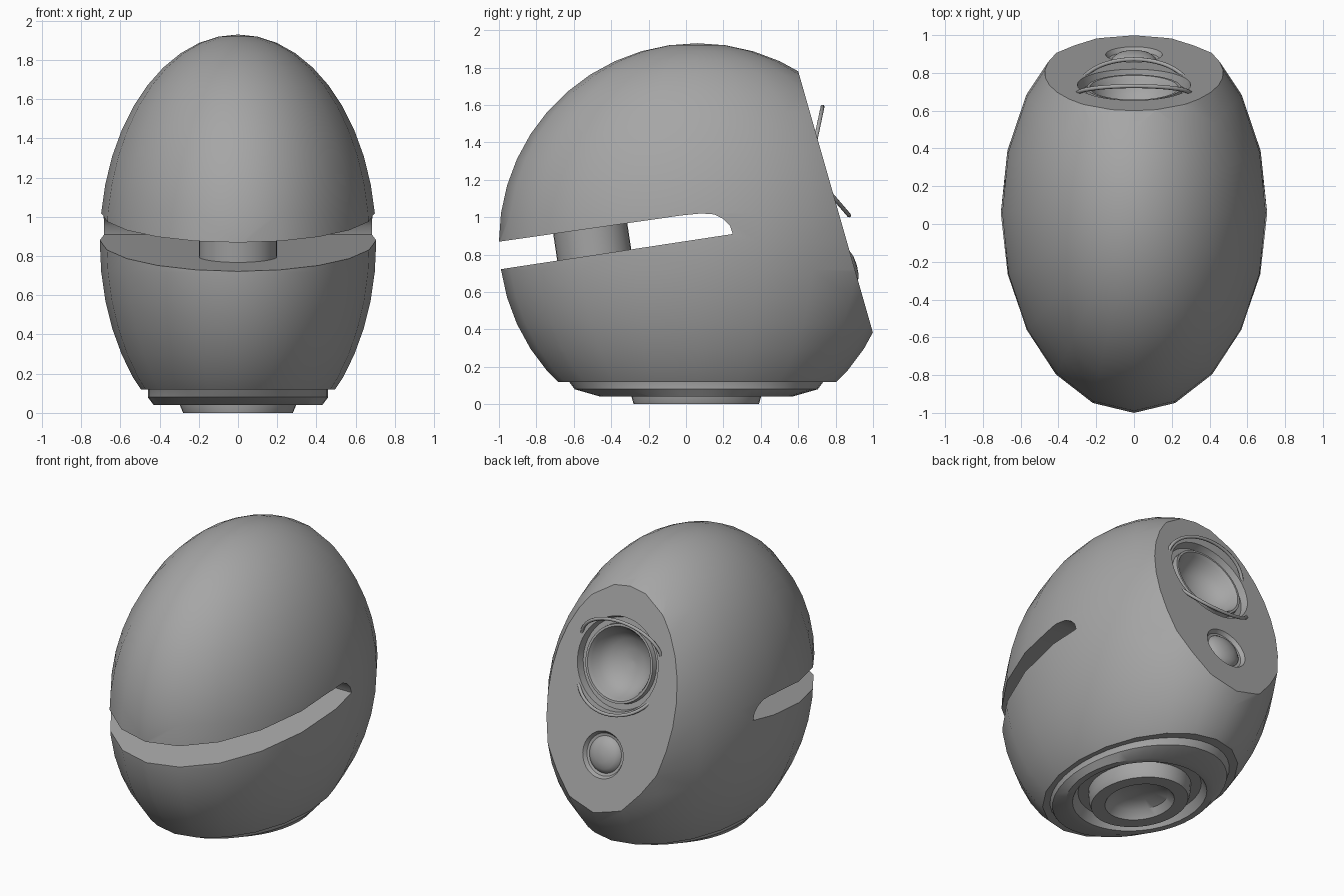
import bpy, bmesh
from math import sin, cos, pi, radians
from mathutils import Matrix, Vector

cube = bpy.data.objects.get("Cube")
if cube:
    bpy.data.objects.remove(cube, do_unlink=True)

GREY = (0.38, 0.38, 0.38, 1.0)
grey = bpy.data.materials.new("grey")
grey.use_nodes = True
grey.diffuse_color = GREY
grey.node_tree.nodes["Principled BSDF"].inputs["Base Color"].default_value = GREY


def add_object(name, bm):
    bmesh.ops.recalc_face_normals(bm, faces=bm.faces[:])
    mesh = bpy.data.meshes.new(name)
    bm.to_mesh(mesh)
    bm.free()
    mesh.materials.append(grey)
    obj = bpy.data.objects.new(name, mesh)
    bpy.context.collection.objects.link(obj)
    return obj


def smooth(obj, angle=35):
    bpy.ops.object.select_all(action='DESELECT')
    obj.select_set(True)
    bpy.context.view_layer.objects.active = obj
    bpy.ops.object.shade_smooth_by_angle(angle=radians(angle))


def loft(name, rings, matrix, sides=40):
    """Closed solid through elliptical rings (x radius, y radius, height)."""
    bm = bmesh.new()
    loops = []
    for rx, ry, h in rings:
        loops.append([bm.verts.new(matrix @ Vector((rx * cos(2 * pi * i / sides),
                                                    ry * sin(2 * pi * i / sides), h)))
                      for i in range(sides)])
    for a, b in zip(loops, loops[1:]):
        for i in range(sides):
            j = (i + 1) % sides
            bm.faces.new((a[i], a[j], b[j], b[i]))
    bm.faces.new(loops[0][::-1])
    bm.faces.new(loops[-1])
    return add_object(name, bm)


def lathe(name, profile, matrix, sides=40):
    return loft(name, [(r, r, h) for r, h in profile], matrix, sides)


def cut(target, cutter):
    mod = target.modifiers.new("cut", 'BOOLEAN')
    mod.operation = 'DIFFERENCE'
    mod.solver = 'EXACT'
    mod.object = cutter
    bpy.context.view_layer.objects.active = target
    bpy.context.view_layer.update()
    bpy.ops.object.modifier_apply(modifier=mod.name)
    bpy.data.objects.remove(cutter, do_unlink=True)


# Slanted face plane at the back
TILT = Vector((0, 1.4, 0.4)).normalized()
UP = Vector((0, -TILT.z, TILT.y))


def on_face(z):
    """Frame on the slanted face at height z, with its local z pointing out."""
    m = Matrix((Vector((-1, 0, 0)), UP, TILT)).transposed().to_4x4()
    m.translation = (0, 0.6 + (1.78 - z) * 0.4 / 1.4, z)
    return m


# Body: ellipsoid
bm = bmesh.new()
bmesh.ops.create_uvsphere(bm, u_segments=20, v_segments=22, radius=1)
bmesh.ops.scale(bm, vec=(0.705, 1.06, 1.06), verts=bm.verts[:])
bmesh.ops.translate(bm, vec=(0, 0.06, 0.87), verts=bm.verts[:])
body = add_object("body", bm)

# Flat bottom and slanted face
cut(body, lathe("bottom_cutter", [(2, -1), (2, 0.12)], Matrix(), 4))
cut(body, lathe("face_cutter", [(2, 0), (2, 1)], on_face(1.08), 4))

# Mouth slot cut through from the front, rounded at its inner end
slot = [(-1.2, 0.69), (0.25, 0.91), (0.235, 0.955), (0.2, 0.99),
        (0.15, 1.015), (0.08, 1.02), (-0.02, 1.01), (-1.2, 0.84)]
bm = bmesh.new()
side = bm.faces.new([bm.verts.new((-1, y, z)) for y, z in slot])
ext = bmesh.ops.extrude_face_region(bm, geom=[side], use_keep_orig=True)
bmesh.ops.translate(bm, vec=(2, 0, 0),
                    verts=[g for g in ext["geom"] if isinstance(g, bmesh.types.BMVert)])
cut(body, add_object("slot_cutter", bm))

# Large eye bowl with a stepped rim, and small dish below
cut(body, lathe("eye_cutter", [(0.31, 0.05), (0.30, 0), (0.29, -0.05), (0.255, -0.05),
                               (0.25, -0.015), (0.235, -0.015), (0.22, -0.04),
                               (0.2, -0.09), (0.15, -0.14), (0.08, -0.17), (0.01, -0.18)],
                on_face(1.3)))
cut(body, lathe("dish_cutter", [(0.16, 0.05), (0.15, 0), (0.135, -0.025), (0.1, -0.035)],
                on_face(0.74)))
smooth(body)

# Small domed sensor in the dish
smooth(lathe("small_dome", [(0.125, -0.05), (0.115, -0.022), (0.09, -0.002),
                            (0.05, 0.012), (0.01, 0.016)], on_face(0.74)), 50)

# Neck pillar inside the slot
neck_frame = Matrix.Translation((0, -0.5, 0.86)) @ Matrix.Rotation(radians(8.6), 4, 'X')
smooth(lathe("neck", [(0.2, -0.14), (0.2, 0.14)], neck_frame, 32))

# Base: oval foot, groove, inner ring and hollow
base = loft("base", [(0.47, 0.7, 0.15), (0.46, 0.68, 0.12), (0.46, 0.65, 0.08),
                     (0.43, 0.51, 0.04), (0.39, 0.46, 0.04), (0.36, 0.42, 0.1),
                     (0.3, 0.35, 0.1), (0.295, 0.345, 0.035), (0.28, 0.335, 0),
                     (0.2, 0.24, 0), (0.17, 0.2, 0.05), (0.1, 0.12, 0.08),
                     (0.01, 0.01, 0.09)], Matrix.Translation((0, 0.055, 0)))
smooth(base)


# Eyelids: thin bent rods arching from the eye corners
def eyelid(name, end, peak):
    curve = bpy.data.curves.new(name, 'CURVE')
    curve.dimensions = '3D'
    curve.bevel_depth = 0.011
    curve.bevel_resolution = 2
    curve.use_fill_caps = True
    spline = curve.splines.new('POLY')
    steps = 24
    spline.points.add(steps)
    for i, p in enumerate(spline.points):
        t = pi * i / steps
        y, z = (e + (k - e) * sin(t) for e, k in zip(end, peak))
        p.co = (0.3 * cos(t), y, z, 1)
    curve.materials.append(grey)
    obj = bpy.data.objects.new(name, curve)
    bpy.context.collection.objects.link(obj)


eyelid("upper_eyelid", (0.69, 1.4), (0.73, 1.59))
eyelid("lower_eyelid", (0.70, 1.21), (0.872, 1.01))
